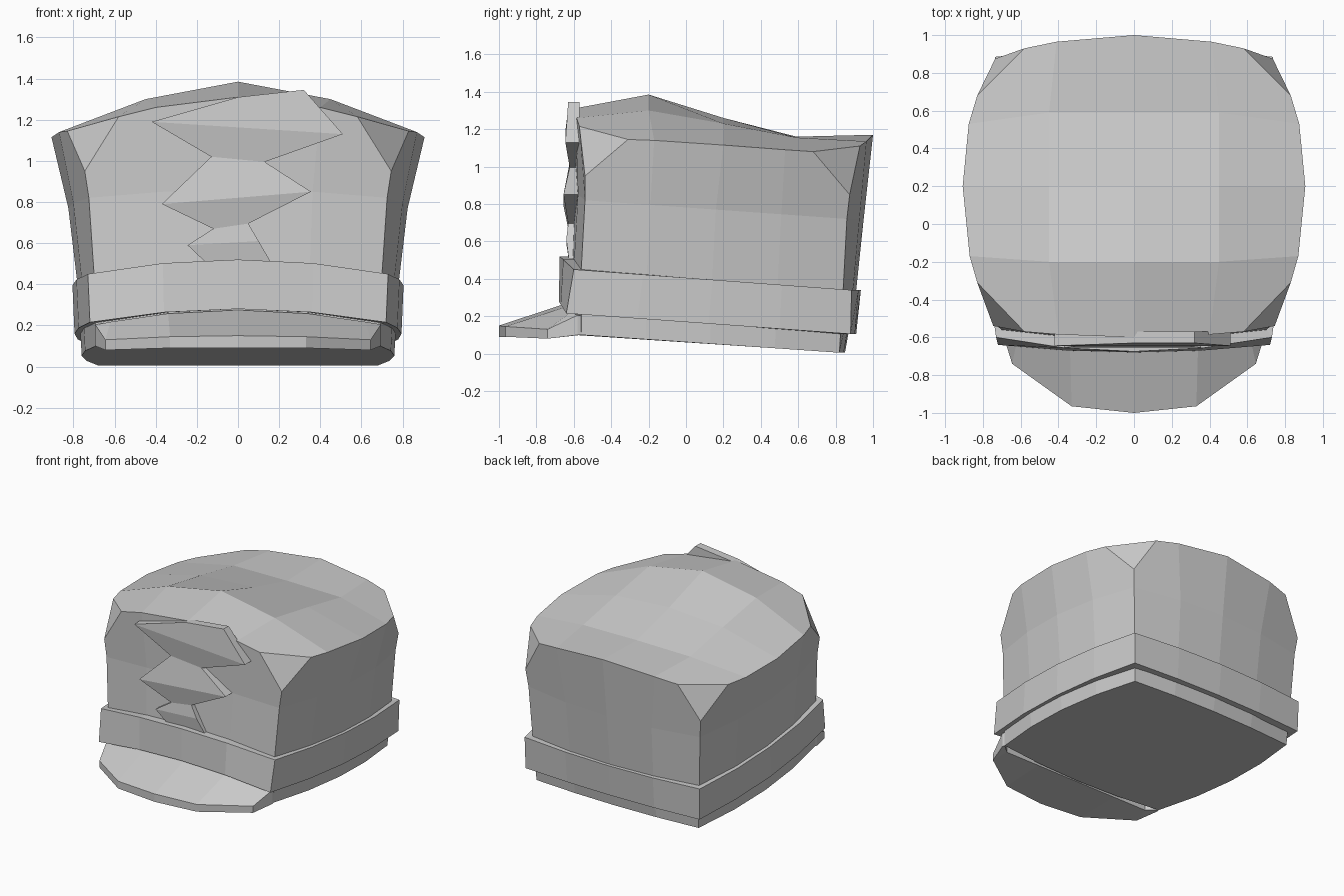
import bpy, bmesh

cube = bpy.data.objects.get("Cube")
if cube:
    bpy.data.objects.remove(cube, do_unlink=True)

grey = bpy.data.materials.new("plain grey")
grey.use_nodes = True
colour = (0.6, 0.6, 0.6, 1)
grey.diffuse_color = colour
grey.node_tree.nodes["Principled BSDF"].inputs["Base Color"].default_value = colour


def finish(bm, name):
    bmesh.ops.recalc_face_normals(bm, faces=bm.faces)
    mesh = bpy.data.meshes.new(name)
    bm.to_mesh(mesh)
    bm.free()
    mesh.materials.append(grey)
    obj = bpy.data.objects.new(name, mesh)
    bpy.context.collection.objects.link(obj)
    return obj


def lerp(a, b, t):
    return a + (b - a) * t


def ring(bm, xf, yf, cf, xb, yb, cb, xm, zf, zb, bow=0.0):
    """Rounded square of 16 points, from front right corner anticlockwise.
    f and b are the front and back corners, cf and cb the bulged centres."""
    pts = []
    for i in range(4):
        t = -1 + i / 2
        k = 1 - t * t
        pts.append((t * xf, lerp(yf, cf, k), zf + bow * k))
    side = []
    for i in range(4):
        t = i / 4
        k = 1 - (2 * t - 1) ** 2
        side.append((lerp(xf, xb, t) + (xm - (xf + xb) / 2) * k,
                     lerp(yf, yb, t), lerp(zf, zb, t)))
    pts += side
    for i in range(4):
        t = 1 - i / 2
        pts.append((t * xb, lerp(yb, cb, 1 - t * t), zb))
    pts.append((-xb, yb, zb))
    pts += [(-x, y, z) for x, y, z in reversed(side[1:])]
    return [bm.verts.new(p) for p in pts]


def bridge(bm, a, b):
    n = len(a)
    for i in range(n):
        j = (i + 1) % n
        bm.faces.new((a[i], a[j], b[j], b[i]))


# Crown: walls that flare upwards, with clipped top corners
bm = bmesh.new()
low = ring(bm, .69, -.56, -.61, .68, .82, .85, .76, .10, .005)
waist = ring(bm, .70, -.56, -.61, .70, .84, .91, .78, .45, .34, .07)
mid = ring(bm, .725, -.54, -.59, .72, .86, .95, .825, .82, .72, .04)
bm.faces.new(low)
bridge(bm, low, waist)
bridge(bm, waist, mid)

# Top is a five by five grid, rows run front to back, half of each row given
half_rows = [
    [(0, -.60, 1.31), (.40, -.585, 1.26), None],
    [(0, -.20, 1.385), (.45, -.20, 1.30), (.87, -.17, 1.14)],
    [(0, .20, 1.26), (.45, .20, 1.23), (.907, .20, 1.115)],
    [(0, .59, 1.16), (.45, .59, 1.155), (.875, .53, 1.09)],
    [(0, 1.0, 1.17), (.41, .965, 1.135), None],
]
grid = []
for half in half_rows:
    full = [p and (-p[0], p[1], p[2]) for p in half[:0:-1]] + half
    grid.append([p and bm.verts.new(p) for p in full])

# Clipped corner: point on the end edge, on the side edge, on the upright
clips = {
    0: ((.58, -.57, 1.215), (.83, -.31, 1.145), (.745, -.54, .95)),
    4: ((.58, .93, 1.11), (.83, .68, 1.08), (.735, .875, .85)),
}
corner = {}
for r, trio in clips.items():
    for c, s in ((0, -1), (4, 1)):
        corner[r, c] = [bm.verts.new((s * x, y, z)) for x, y, z in trio]
        bm.faces.new(corner[r, c])

for r in range(4):
    for c in range(4):
        loop = []
        for i, j in ((r, c), (r, c + 1), (r + 1, c + 1), (r + 1, c)):
            if (i, j) in corner:
                end, side, _ = corner[i, j]
                loop += [side, end] if (i, j) in ((0, 0), (4, 4)) else [end, side]
            else:
                loop.append(grid[i][j])
        bm.faces.new(loop)

# Upper walls follow the grid rim
rim = ([(0, c) for c in range(4)] + [(r, 4) for r in range(4)]
       + [(4, 4 - c) for c in range(4)] + [(4 - r, 0) for r in range(4)])
for i in range(16):
    j = (i + 1) % 16
    on_side = (i // 4) % 2
    loop = [mid[i], mid[j]]
    if rim[j] in corner:
        loop += [corner[rim[j]][2], corner[rim[j]][on_side]]
    else:
        loop.append(grid[rim[j][0]][rim[j][1]])
    if rim[i] in corner:
        loop += [corner[rim[i]][on_side], corner[rim[i]][2]]
    else:
        loop.append(grid[rim[i][0]][rim[i][1]])
    bm.faces.new(loop)
finish(bm, "crown")

# Band: thick hoop around the lower crown
bm = bmesh.new()
outer_low = ring(bm, .72, -.64, -.68, .73, .88, .91, .795, .215, .105, .065)
outer_top = ring(bm, .73, -.60, -.675, .735, .885, .935, .805, .45, .34, .07)
inner_top = ring(bm, .68, -.53, -.59, .68, .82, .88, .75, .45, .34, .07)
inner_low = ring(bm, .67, -.54, -.59, .66, .80, .83, .74, .215, .105, .065)
hoops = [outer_low, outer_top, inner_top, inner_low]
for k in range(4):
    bridge(bm, hoops[k], hoops[(k + 1) % 4])
finish(bm, "band")

# Brim: wedge sloping out from under the band
bm = bmesh.new()
# x, y, upper z, lower z of the outer edge, and x of the matching inner point
edge = [(0, -1.0, .15, .09, 0), (.33, -.965, .145, .09, .34),
        (.645, -.74, .13, .08, .62), (.695, -.58, .205, .10, .69)]
edge = [(-x, y, u, l, -n) for x, y, u, l, n in edge[:0:-1]] + edge
sections = []
for x, y, upper, lower, n in edge:
    back = -.56 if abs(n) > .65 else -.62
    top = .275 - .15 * n * n
    sections.append([bm.verts.new(p) for p in (
        (x, y, upper), (x, y, lower), (n, back, .10), (n, back, top))])
for a, b in zip(sections, sections[1:]):
    bridge(bm, a, b)
bm.faces.new(sections[0])
bm.faces.new(sections[-1])
finish(bm, "brim")

# Zigzag plate on the front: left x, z, right x, z and front y for each row
bm = bmesh.new()
zigzag = [
    (0, 1.31, .32, 1.345, -.63), (-.42, 1.19, .51, 1.13, -.645),
    (-.13, 1.02, .13, .995, -.622), (-.37, .79, .355, .85, -.655),
    (-.12, .67, .05, .695, -.63), (-.245, .59, .10, .61, -.64),
    (-.14, .49, .17, .49, -.625),
]
slices = []
for x1, z1, x2, z2, y in zigzag:
    slices.append([bm.verts.new(p) for p in (
        (x1, y, z1), (x2, y, z2), (x2, -.57, z2), (x1, -.57, z1))])
for a, b in zip(slices, slices[1:]):
    bridge(bm, a, b)
bm.faces.new(slices[0])
bm.faces.new(slices[-1])
finish(bm, "zigzag_plate")
